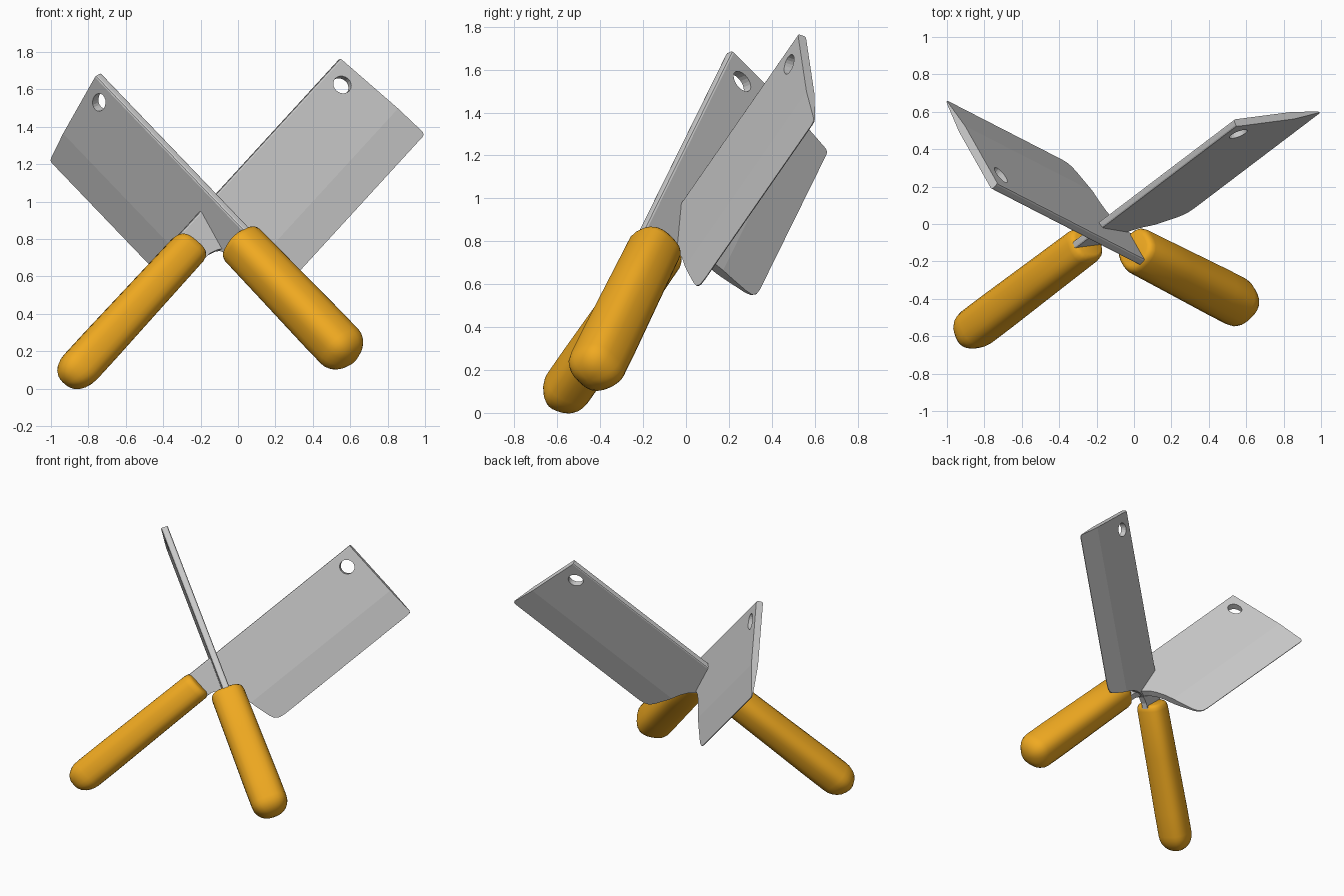
import bpy, bmesh, math
from mathutils import Vector, Matrix

if "Cube" in bpy.data.objects:
    bpy.data.objects.remove(bpy.data.objects["Cube"])

orange = bpy.data.materials.new("orange_handle")
orange.diffuse_color = (0.87, 0.40, 0.015, 1)
orange.use_nodes = True
orange.node_tree.nodes["Principled BSDF"].inputs["Base Color"].default_value = orange.diffuse_color

HALF, BEVEL_V, WIDTH = 0.021, 0.41, 0.612   # blade half thickness, start of ground edge, blade width

# blade outline: u along the spine (0 = tip), v from spine to cutting edge
OUTLINE = [(0, 0), (0, 0.595), (-0.008, 0.608), (-0.025, WIDTH), (-1.12, WIDTH), (-1.165, 0.607),
           (-1.195, 0.588), (-1.21, 0.555), (-1.235, 0.45), (-1.255, 0.34), (-1.275, 0.285),
           (-1.305, 0.24), (-1.35, 0.208), (-1.40, 0.19), (-1.55, 0.185), (-1.55, 0)]


def frame(tip, along, across, su, sv, sn):
    a, b = Vector(along).normalized(), Vector(across).normalized()
    n = a.cross(b).normalized()
    m = Matrix.Translation(tip).to_3x3().to_4x4()
    for i, col in enumerate((a * su, b * sv, n * sn, Vector(tip))):
        for r in range(3):
            m[r][i] = col[r]
    return m


def finish(bm, name, m):
    bmesh.ops.recalc_face_normals(bm, faces=bm.faces)
    me = bpy.data.meshes.new(name)
    bm.to_mesh(me)
    bm.free()
    me.transform(m)
    ob = bpy.data.objects.new(name, me)
    bpy.context.collection.objects.link(ob)
    return ob


def blade(name, m):
    bm = bmesh.new()
    face = bm.faces.new([bm.verts.new((u, v, -HALF)) for u, v in OUTLINE])
    ext = bmesh.ops.extrude_face_region(bm, geom=[face])
    bmesh.ops.translate(bm, vec=(0, 0, 2 * HALF),
                        verts=[g for g in ext["geom"] if isinstance(g, bmesh.types.BMVert)])
    # ground cutting edge
    bmesh.ops.bisect_plane(bm, geom=bm.verts[:] + bm.edges[:] + bm.faces[:],
                           plane_co=(0, BEVEL_V, 0), plane_no=(0, 1, 0))
    for v in bm.verts:
        if v.co.y > BEVEL_V:
            v.co.z *= 1 - 0.9 * (v.co.y - BEVEL_V) / (WIDTH - BEVEL_V)
    # softened spine
    spine = [e for e in bm.edges if all(v.co.y < 0.001 for v in e.verts) and e.calc_length() > 0.5]
    bmesh.ops.bevel(bm, geom=spine, offset=0.01, segments=2, profile=0.5, affect='EDGES')
    ob = finish(bm, name, m)
    # hanging hole
    bm = bmesh.new()
    bmesh.ops.create_cone(bm, cap_ends=True, segments=20, radius1=0.05, radius2=0.05, depth=0.3,
                          matrix=Matrix.Translation((-0.112, 0.103, 0)))
    cutter = finish(bm, name + "_hole_cutter", m)
    cutter.hide_render = True
    cutter.hide_viewport = True
    mod = ob.modifiers.new("hole", 'BOOLEAN')
    mod.operation, mod.object, mod.solver = 'DIFFERENCE', cutter, 'EXACT'


def handle(name, m):
    start, end, r, seg = -1.42, -2.54, 0.106, 24
    # (u, section scale): filleted front, slight swell, domed butt
    rings = [(start, 0.70), (start - 0.006, 0.82), (start - 0.02, 0.91), (start - 0.045, 0.96)]
    rings += [(start - 0.4, 0.99), (end + 0.3, 1.03)]
    for i in range(7):
        t = math.radians(i * 14)
        rings.append((end + 0.13 * (1 - math.sin(t)), 1.03 * math.cos(t) ** 0.9))
    bm = bmesh.new()
    loops = []
    for u, s in rings:
        loop = []
        for k in range(seg):
            c, d = math.cos(2 * math.pi * k / seg), math.sin(2 * math.pi * k / seg)
            f = r * s / (abs(c) ** 2.7 + abs(d) ** 2.7) ** (1 / 2.7)
            loop.append(bm.verts.new((u, 0.092 + c * f, d * f)))
        loops.append(loop)
    for p, q in zip(loops, loops[1:]):
        for k in range(seg):
            bm.faces.new((p[k], p[(k + 1) % seg], q[(k + 1) % seg], q[k]))
    bm.faces.new(loops[0])
    bm.faces.new(loops[-1])
    ob = finish(bm, name, m)
    ob.data.materials.append(orange)
    bpy.ops.object.select_all(action='DESELECT')
    ob.select_set(True)
    bpy.context.view_layer.objects.active = ob
    bpy.ops.object.shade_smooth_by_angle(angle=math.radians(40))


# two crossed cleavers: spine tip, spine direction, tip-edge direction, scales
CLEAVERS = {
    "right": ((0.54, 0.54, 1.76), (0.60, 0.455, 0.655), (0.46, 0.06, -0.40), 1, 1, 1),
    "left": ((-0.745, 0.20, 1.68), (-0.652, 0.335, 0.68), (-0.26, 0.46, -0.46), 0.845, 1.147, 1.13),
}
for side, args in CLEAVERS.items():
    m = frame(*args)
    blade(side + "_cleaver_blade", m)
    handle(side + "_cleaver_handle", m)
